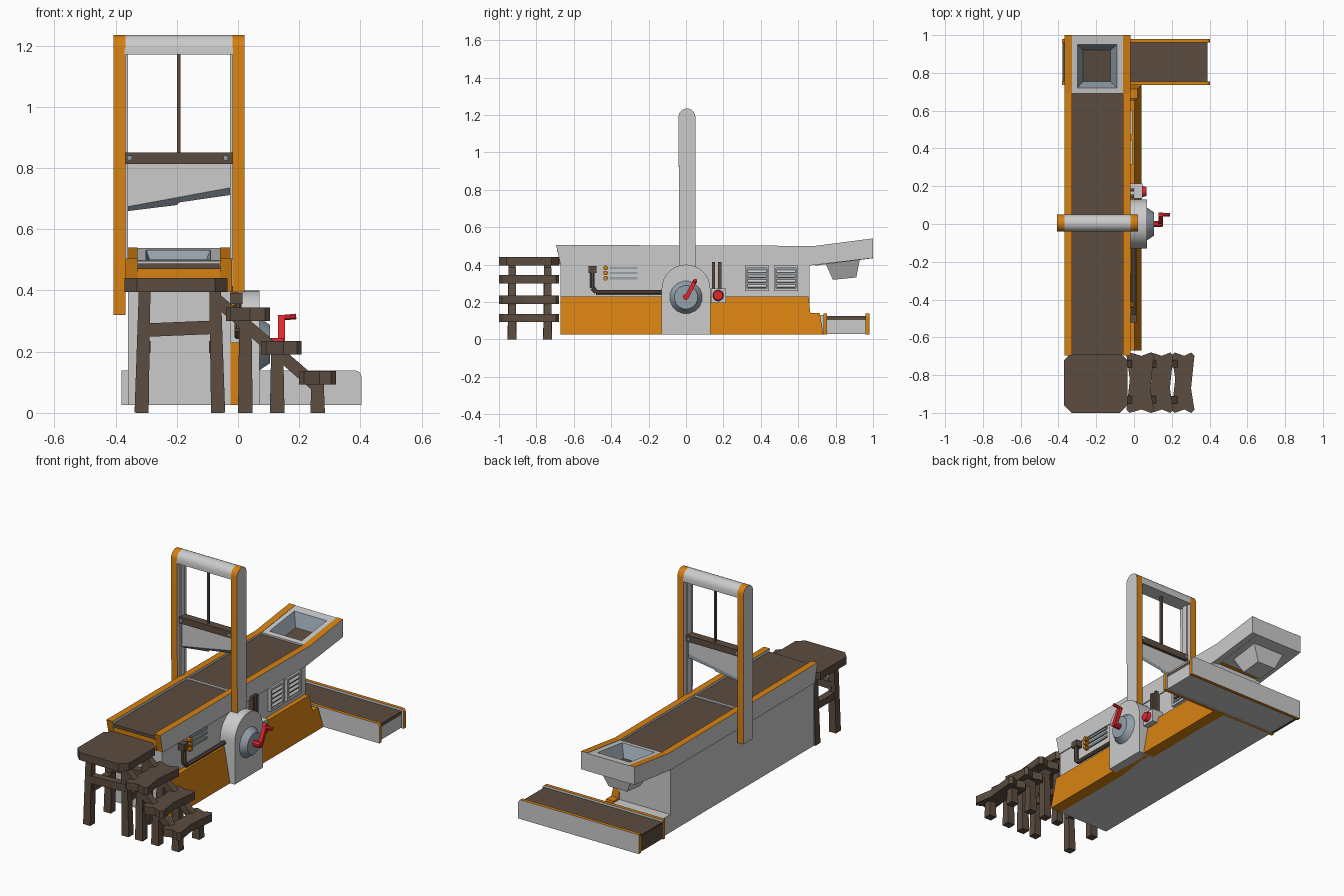
import bpy, bmesh, math
from mathutils import Vector

if "Cube" in bpy.data.objects:
    bpy.data.objects.remove(bpy.data.objects["Cube"])


def material(name, r, g, b):
    m = bpy.data.materials.new(name)
    m.use_nodes = True
    m.diffuse_color = (r, g, b, 1)
    m.node_tree.nodes["Principled BSDF"].inputs["Base Color"].default_value = (r, g, b, 1)
    return m


GREY = material("light grey", 0.6, 0.6, 0.6)
ORANGE = material("orange", 0.68, 0.22, 0.006)
BROWN = material("dark brown", 0.107, 0.075, 0.052)
STEEL = material("blue grey steel", 0.3, 0.36, 0.41)
RED = material("red", 0.75, 0.02, 0.03)


def finish(name, bm, mats, rule=None, smooth=False):
    bmesh.ops.recalc_face_normals(bm, faces=bm.faces)
    bm.normal_update()
    mesh = bpy.data.meshes.new(name)
    for m in mats:
        mesh.materials.append(m)
    if rule:
        for f in bm.faces:
            f.material_index = rule(f)
    bm.to_mesh(mesh)
    bm.free()
    ob = bpy.data.objects.new(name, mesh)
    bpy.context.collection.objects.link(ob)
    if smooth:
        bpy.ops.object.select_all(action='DESELECT')
        ob.select_set(True)
        bpy.context.view_layer.objects.active = ob
        bpy.ops.object.shade_smooth_by_angle(angle=math.radians(35))
    return ob


def loft(name, rings, mats, rule=None, smooth=False):
    """Closed solid through rings of equal point count."""
    bm = bmesh.new()
    vs = [[bm.verts.new(p) for p in r] for r in rings]
    n = len(vs[0])
    for a, b in zip(vs, vs[1:]):
        for i in range(n):
            bm.faces.new((a[i], a[(i + 1) % n], b[(i + 1) % n], b[i]))
    bm.faces.new(vs[0])
    bm.faces.new(vs[-1])
    return finish(name, bm, mats, rule, smooth)


def prism(name, pts, axis, a, b, mats, rule=None, smooth=False):
    def place(p, d):
        return {"x": (d, *p), "y": (p[0], d, p[1]), "z": (*p, d)}[axis]
    return loft(name, [[place(p, d) for p in pts] for d in (a, b)], mats, rule, smooth)


def rect(a0, a1, b0, b1):
    return [(a0, b0), (a1, b0), (a1, b1), (a0, b1)]


def box(name, x, y, z, mats, rule=None):
    return prism(name, rect(*x, *y), "z", *z, mats, rule)


def arc(cx, cy, r, start, end, n):
    return [(cx + r * math.cos(math.radians(start + (end - start) * i / n)),
             cy + r * math.sin(math.radians(start + (end - start) * i / n))) for i in range(n + 1)]


def beam(name, p, q, w, mat, sides=4, w2=None):
    """Straight bar of given half width, optionally tapered."""
    p, q = Vector(p), Vector(q)
    rot = (q - p).to_track_quat('Z', 'Y')
    turn = math.pi / sides
    rings = []
    for c, r in ((p, w), (q, w2 or w)):
        r = r / math.cos(turn)
        rings.append([c + rot @ Vector((r * math.cos(2 * math.pi * i / sides + turn),
                                        r * math.sin(2 * math.pi * i / sides + turn), 0)) for i in range(sides)])
    return loft(name, rings, [mat], smooth=sides > 8)


side_x = lambda f: 0 if abs(f.normal.x) > 0.7 else 1   # grey flanks, orange edges
side_y = lambda f: 0 if abs(f.normal.y) > 0.7 else 1

# Main body and main conveyor
box("main_body", (-0.36, -0.025), (-0.67, 0.66), (0.025, 0.4), [GREY])
box("conveyor_bed", (-0.33, -0.055), (-0.68, 0.69), (0.4, 0.48), [ORANGE])
box("conveyor_belt", (-0.33, -0.055), (-0.69, 0.70), (0.47, 0.488), [BROWN])
for side, x in (("right", (-0.367, -0.328)), ("left", (-0.058, -0.019))):
    prism(side + "_rail", [(-0.695, 0.505), (-0.67, 0.395), (0.66, 0.395), (1.0, 0.435), (1.0, 0.54), (0.69, 0.5)],
          "x", *x, [GREY, ORANGE], lambda f: 1 if f.normal.z > 0.5 or f.normal.y < -0.5 else 0)
for n, y in (("blade", 0.0), ("tray", 0.70)):
    box(n + "_strip", (-0.33, -0.055), (y - 0.008, y + 0.008), (0.484, 0.494), [GREY])

# Rear collecting tray: sloped block with a tapered recess
bm = bmesh.new()
slope = lambda y, z: z + (y - 0.70) * 0.13
outline = [((-0.33, -0.055), (0.69, 1.0), 0.395), ((-0.33, -0.055), (0.69, 1.0), 0.499),
           ((-0.30, -0.09), (0.72, 0.95), 0.499), ((-0.27, -0.125), (0.755, 0.92), 0.425)]
loops = [[bm.verts.new((px, py, slope(py, z))) for px, py in rect(*x, *y)] for x, y, z in outline]
for a, b in zip(loops, loops[1:]):
    for i in range(4):
        bm.faces.new((a[i], a[(i + 1) % 4], b[(i + 1) % 4], b[i]))
bm.faces.new(loops[0])
bm.faces.new(loops[-1])
inside = lambda f: (-0.31 < f.calc_center_median().x < -0.08 and 0.71 < f.calc_center_median().y < 0.96
                    and f.calc_center_median().z > 0.43)
finish("collecting_tray", bm, [GREY, STEEL, BROWN],
       lambda f: 0 if not inside(f) or f.calc_center_median().z > 0.505 else (2 if f.normal.z > 0.9 else 1))
loft("tray_hopper", [[(px, py, z + (py - 0.8) * 0.1) for px, py in rect(*x, *y)] for x, y, z in (
    ((-0.30, -0.09), (0.745, 0.93), 0.415), ((-0.255, -0.135), (0.785, 0.91), 0.32))], [GREY])

# Leaning side panel with a stepped rear end
outer = [(-0.67, 0.025), (0.735, 0.025), (0.715, 0.14), (0.665, 0.14), (0.655, 0.23), (-0.67, 0.23)]
loft("side_panel", [[(-0.03, y, z) for y, z in outer],
                    [(0.04 - (z - 0.025) * 0.18, y, z) for y, z in outer]], [ORANGE])

# Cross conveyor at the rear
for side, y in (("front", (0.735, 0.755)), ("back", (0.96, 0.98))):
    prism("cross_rail_" + side, [(-0.38, 0.025), (0.403, 0.025)] + arc(0.383, 0.118, 0.02, 0, 90, 4) + [(-0.38, 0.138)],
          "y", *y, [GREY, ORANGE], side_y)
box("cross_bed", (-0.36, 0.39), (0.75, 0.965), (0.03, 0.105), [GREY])
box("cross_belt", (-0.375, 0.39), (0.75, 0.965), (0.105, 0.125), [BROWN])
box("cross_belt_end", (-0.378, -0.355), (0.75, 0.965), (0.03, 0.12), [BROWN])
box("cross_link", (-0.36, -0.03), (0.655, 0.74), (0.025, 0.13), [GREY])

# Upright frame
post_top = arc(0.005, 1.19, 0.045, 0, 180, 10)
for side, x, low in (("right", (-0.407, -0.368), 0.32), ("left", (-0.018, 0.021), 0.35)):
    prism(side + "_post", post_top + [(-0.036, low), (0.05, low)], "x", *x, [GREY, ORANGE], side_x, True)
    cx = x[1] if side == "right" else x[0]
    box(side + "_blade_guide", (cx - 0.008, cx + 0.008), (-0.012, 0.022), (0.5, 1.18), [GREY])
prism("top_beam", post_top + [(-0.04, 1.17), (0.05, 1.17)], "x", -0.37, -0.017, [GREY], None, True)

# Blade assembly
prism("blade", [(-0.37, 0.672), (-0.017, 0.737), (-0.017, 0.815), (-0.37, 0.815)], "y", -0.005, 0.012, [GREY])
loft("blade_edge", [[(x, -0.005, z), (x, 0.012, z), (x, 0.012, z - d)] for x, z, d in (
    (-0.37, 0.672, 0.014), (-0.2, 0.703, 0.024), (-0.19, 0.705, 0.017), (-0.017, 0.737, 0.024))], [STEEL])
box("blade_holder", (-0.37, -0.017), (-0.02, 0.028), (0.813, 0.851), [BROWN])
box("blade_rod", (-0.2, -0.188), (-0.002, 0.01), (0.85, 1.175), [BROWN])
for x in (-0.354, -0.04):
    for y in (-0.025, 0.025):
        beam("holder_bolt", (x, y, 0.833), (x, y + 0.008, 0.833), 0.008, STEEL, 8)

# Crank housing, dial and crank
prism("crank_housing", arc(0.0, 0.27, 0.13, 0, 180, 16) + [(-0.13, 0.025), (0.13, 0.025)],
      "x", -0.03, 0.07, [GREY], None, True)
beam("dial", (0.07, 0, 0.225), (0.105, 0, 0.225), 0.086, STEEL, 16, 0.062)
beam("crank_shaft", (0.1, 0, 0.228), (0.15, 0, 0.228), 0.016, RED, 8)
beam("crank_arm", (0.142, 0, 0.22), (0.142, 0.05, 0.315), 0.011, RED)
beam("crank_handle", (0.135, 0.05, 0.31), (0.19, 0.05, 0.315), 0.009, RED, 8)

# Push button box with two conduits
box("button_box", (-0.03, 0.045), (0.135, 0.215), (0.195, 0.272), [GREY])
beam("push_button", (0.04, 0.172, 0.235), (0.066, 0.172, 0.235), 0.03, RED, 12, 0.024)
for y in (0.147, 0.18):
    box("conduit", (-0.03, 0.0), (y - 0.009, y + 0.009), (0.27, 0.415), [BROWN])

# Bent pipe and control levers
path = [(-0.5, 0.375), (-0.5, 0.275), (-0.48, 0.253), (-0.12, 0.253)]
for (y0, z0), (y1, z1) in zip(path, path[1:]):
    beam("bent_pipe", (0.0, y0, z0), (0.0, y1, z1), 0.012, BROWN, 8)
box("pipe_flange", (-0.03, 0.014), (-0.522, -0.478), (0.355, 0.392), [BROWN])
for z in (0.382, 0.355, 0.327):
    beam("control_knob", (-0.03, -0.43, z), (0.0, -0.43, z), 0.012, ORANGE, 8)
    box("control_slot", (-0.03, -0.017), (-0.41, -0.26), (z - 0.006, z + 0.006), [STEEL])

# Louvred vents
for y in (0.315, 0.47):
    box("vent_back", (-0.03, -0.02), (y, y + 0.13), (0.262, 0.392), [STEEL])
    for a, b, c, d in ((0, 0.13, 0.26, 0.272), (0, 0.13, 0.382, 0.394), (0, 0.012, 0.26, 0.394), (0.118, 0.13, 0.26, 0.394)):
        box("vent_frame", (-0.03, -0.008), (y + a, y + b), (c, d), [GREY])
    for i in range(4):
        z = 0.281 + i * 0.026
        loft("vent_slat", [[(-0.025, yy, z + 0.018), (-0.025, yy, z), (-0.01, yy, z)] for yy in (y + 0.014, y + 0.116)],
             [GREY])
        box("vent_gap", (-0.021, -0.012), (y + 0.016, y + 0.114), (z - 0.005, z), [BROWN])


# Wooden stool and steps
def plank(name, x0, x1, y0, y1, z0, z1, c, nick=0.0):
    m = x0 + (x1 - x0) * 0.55
    pts = [(x0 + c, y0), (m, y0 + nick), (x1 - c, y0), (x1, y0 + c), (x1 - nick, -0.87), (x1, y1 - c),
           (x1 - c, y1), (m, y1 - nick), (x0 + c, y1), (x0, y1 - c), (x0 + nick, -0.82), (x0, y0 + c)]
    prism(name, pts, "z", z0, z1, [BROWN])


plank("stool_top", -0.37, -0.035, -1.0, -0.68, 0.395, 0.44, 0.04)
for x, lean in ((-0.305, -0.01), (-0.075, 0.01)):
    for y in (-0.93, -0.74):
        beam("stool_leg", (x + lean, y, 0), (x, y, 0.4), 0.023, BROWN, 4, 0.019)
    beam("stool_side_rail", (x, -0.93, 0.215), (x, -0.74, 0.215), 0.02, BROWN)
for y in (-0.93, -0.74):
    beam("stool_cross_rail", (-0.31, y, 0.27), (-0.07, y, 0.28), 0.022, BROWN)
for x0, x1, z, leg in ((-0.04, 0.105, 0.345, 0.024), (0.075, 0.208, 0.235, 0.128), (0.2, 0.32, 0.137, 0.26)):
    plank("step_board", x0, x1, -1.0, -0.68, z - 0.045, z, 0.016, 0.018)
    for y in (-0.93, -0.74):
        beam("step_leg", (leg, y, 0), (leg, y, z - 0.04), 0.024, BROWN, 4, 0.02)
for y in (-0.93, -0.74):
    beam("step_stringer", (-0.07, y, 0.37), (0.26, y, 0.085), 0.02, BROWN)
